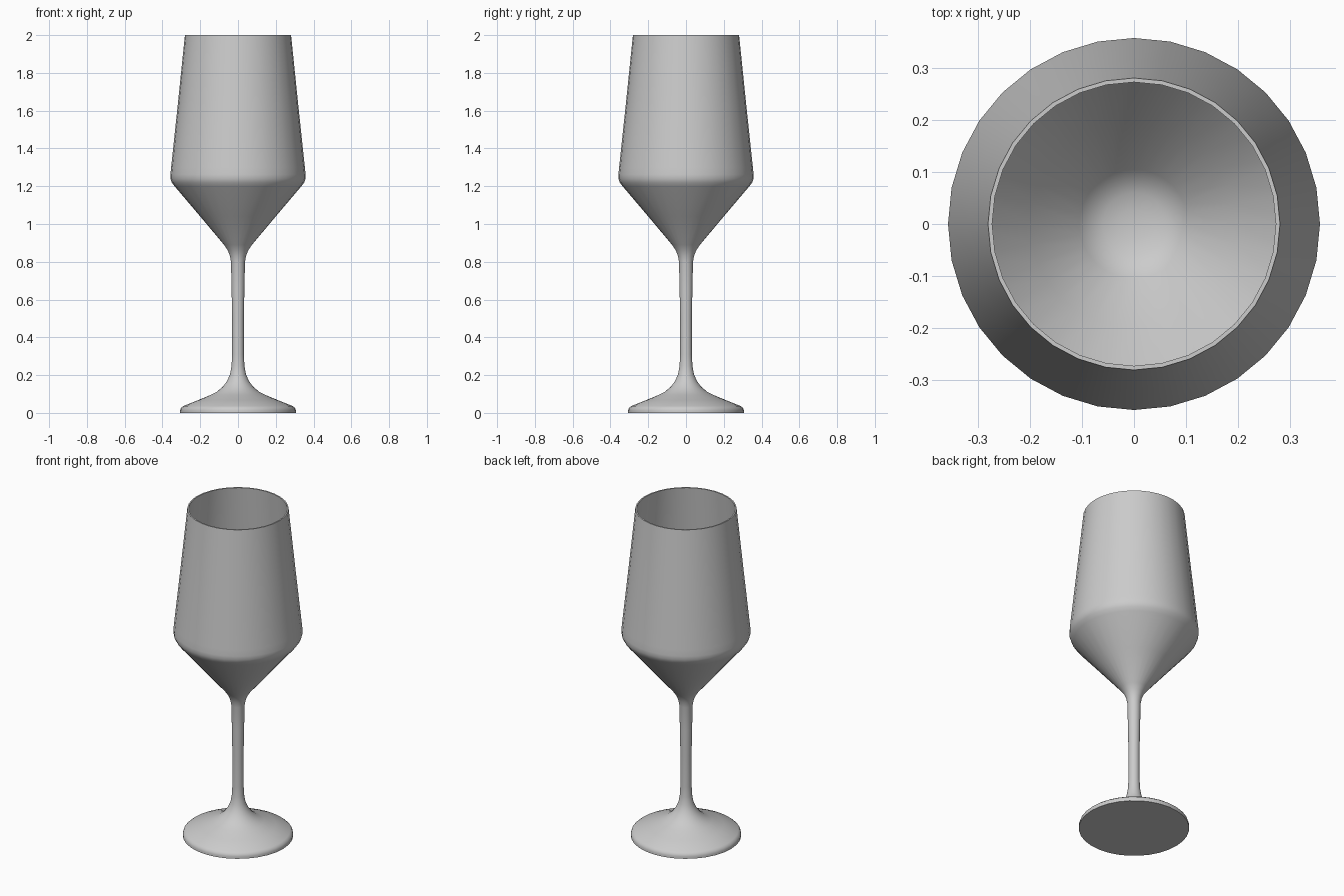
import bpy, bmesh, math

if "Cube" in bpy.data.objects:
    bpy.data.objects.remove(bpy.data.objects["Cube"])

SEGMENTS = 32

# Outer profile (radius, height): foot, stem, bowl
outer = [
    (0.306, 0.0), (0.306, 0.014), (0.302, 0.026), (0.29, 0.036),
    (0.21, 0.068), (0.145, 0.095), (0.112, 0.112), (0.082, 0.137),
    (0.058, 0.168), (0.042, 0.205), (0.034, 0.25), (0.031, 0.31),
    (0.031, 0.50), (0.034, 0.66), (0.037, 0.80), (0.043, 0.832),
    (0.055, 0.862), (0.074, 0.89), (0.20, 1.040), (0.335, 1.199),
    (0.350, 1.219), (0.358, 1.240), (0.358, 1.262), (0.354, 1.30),
    (0.318, 1.64), (0.281, 2.0),
]
# Inner bowl surface, from rim down to the rounded bottom
inner = [
    (0.273, 2.0), (0.310, 1.64), (0.346, 1.30), (0.350, 1.262),
    (0.349, 1.243), (0.342, 1.224), (0.328, 1.205), (0.20, 1.054),
    (0.105, 0.942), (0.085, 0.924), (0.06, 0.912), (0.03, 0.906),
]


def lathe(name, profile, end_z):
    """Revolve a profile, closing the start flat and the end with a fan."""
    bm = bmesh.new()
    rings = []
    for r, z in profile:
        rings.append([bm.verts.new((r * math.cos(2 * math.pi * i / SEGMENTS),
                                    r * math.sin(2 * math.pi * i / SEGMENTS), z))
                      for i in range(SEGMENTS)])
    tip = bm.verts.new((0, 0, end_z))
    for a, b in zip(rings, rings[1:]):
        for i in range(SEGMENTS):
            j = (i + 1) % SEGMENTS
            bm.faces.new((a[i], a[j], b[j], b[i]))
    for i in range(SEGMENTS):
        bm.faces.new((rings[-1][i], rings[-1][(i + 1) % SEGMENTS], tip))
    bm.faces.new(rings[0][::-1])
    bmesh.ops.recalc_face_normals(bm, faces=bm.faces)
    mesh = bpy.data.meshes.new(name)
    bm.to_mesh(mesh)
    bm.free()
    obj = bpy.data.objects.new(name, mesh)
    bpy.context.collection.objects.link(obj)
    return obj


# Single closed glass body
glass = lathe("wine_glass", outer + inner, 0.904)
bpy.context.view_layer.objects.active = glass
glass.select_set(True)
bpy.ops.object.shade_smooth_by_angle(angle=math.radians(40))
